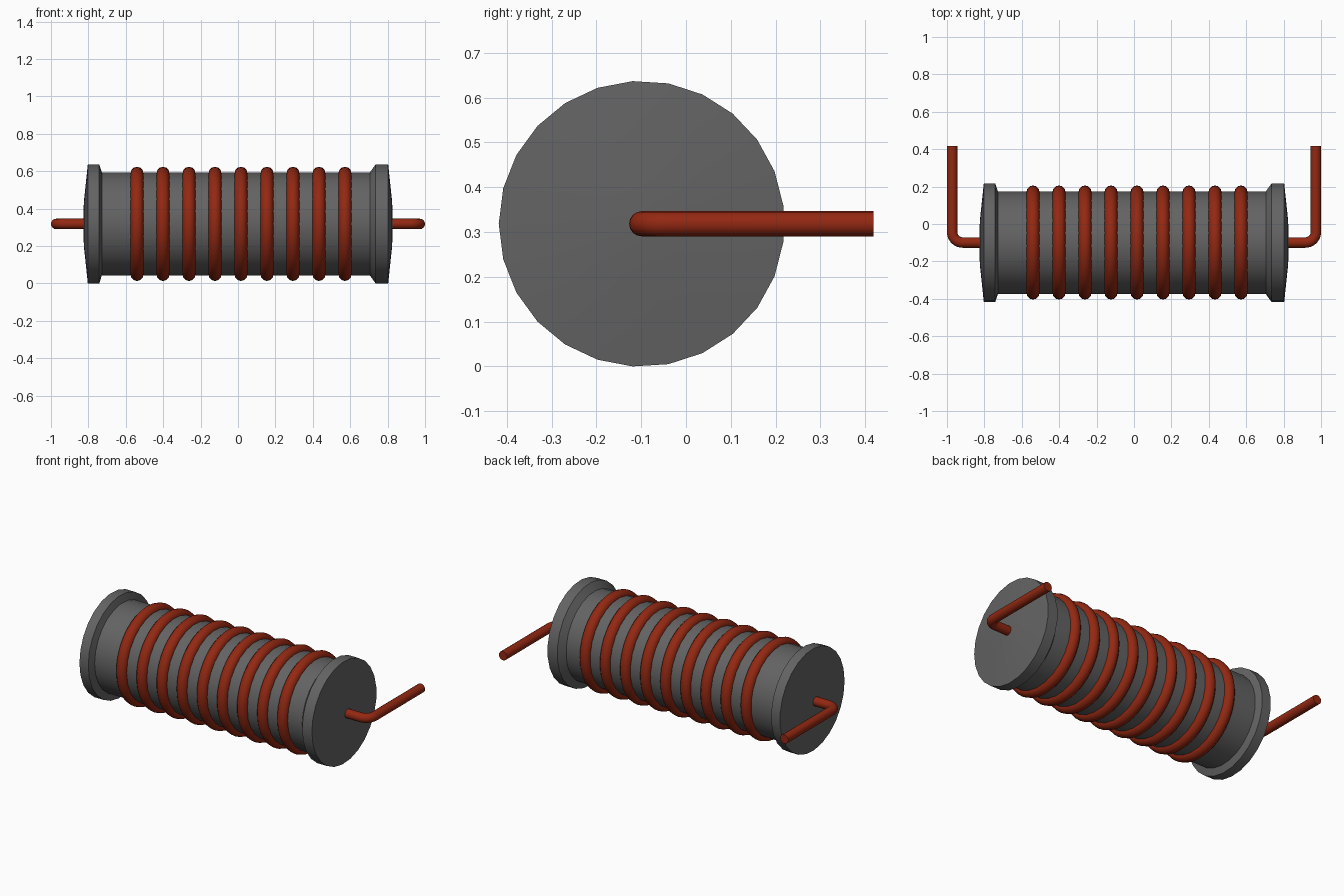
import bpy, bmesh, math
from mathutils import Matrix, Vector

cube = bpy.data.objects.get("Cube")
if cube:
    bpy.data.objects.remove(cube, do_unlink=True)

AXIS_Y, AXIS_Z = -0.099, 0.3185   # centre line of the spool
CORE_R, RIM_R = 0.276, 0.319


def material(name, color):
    m = bpy.data.materials.new(name)
    m.use_nodes = True
    m.diffuse_color = (*color, 1)
    bsdf = m.node_tree.nodes["Principled BSDF"]
    bsdf.inputs["Base Color"].default_value = (*color, 1)
    bsdf.inputs["Roughness"].default_value = 0.6
    return m


grey = material("dark grey", (0.125, 0.125, 0.125))
copper = material("copper red", (0.29, 0.021, 0.006))


def finish(name, bm, mat, angle=40):
    bmesh.ops.recalc_face_normals(bm, faces=bm.faces)
    mesh = bpy.data.meshes.new(name)
    bm.to_mesh(mesh)
    bm.free()
    mesh.materials.append(mat)
    ob = bpy.data.objects.new(name, mesh)
    bpy.context.collection.objects.link(ob)
    bpy.ops.object.select_all(action='DESELECT')
    ob.select_set(True)
    bpy.context.view_layer.objects.active = ob
    bpy.ops.object.shade_smooth_by_angle(angle=math.radians(angle))
    return ob


def skin(bm, rings, closed=False):
    """Bridge equal rings of vertices; cap the ends of an open tube."""
    n = len(rings[0])
    pairs = list(zip(rings, rings[1:]))
    if closed:
        pairs.append((rings[-1], rings[0]))
    for a, b in pairs:
        for i in range(n):
            j = (i + 1) % n
            bm.faces.new((a[i], a[j], b[j], b[i]))
    if not closed:
        bm.faces.new(rings[0])
        bm.faces.new(rings[-1])


# Spool: lathe profile of (x, radius) along the x axis
profile = [(-0.828, 0.01), (-0.824, 0.12), (-0.803, RIM_R), (-0.742, RIM_R),
           (-0.728, CORE_R), (0.705, CORE_R), (0.736, RIM_R), (0.803, RIM_R),
           (0.824, 0.12), (0.828, 0.01)]
SIDES = 25
bm = bmesh.new()
rings = []
for x, r in profile:
    rings.append([bm.verts.new((x, AXIS_Y - r * math.cos(2 * math.pi * i / SIDES),
                                AXIS_Z + r * math.sin(2 * math.pi * i / SIDES)))
                  for i in range(SIDES)])
skin(bm, rings)
finish("spool", bm, grey, 25)


# Winding rings around the core
def winding(name, x, major=0.270, minor=0.035, segs=48, sides=12):
    bm = bmesh.new()
    rings = []
    for s in range(segs):
        a = 2 * math.pi * s / segs
        ring = []
        for k in range(sides):
            b = 2 * math.pi * k / sides
            r = major + minor * math.cos(b)
            ring.append(bm.verts.new((x + minor * math.sin(b),
                                      AXIS_Y - r * math.cos(a),
                                      AXIS_Z + r * math.sin(a))))
        rings.append(ring)
    skin(bm, rings, closed=True)
    finish(name, bm, copper)


for i in range(9):
    winding(f"winding_{i + 1}", -0.540 + 0.139 * i)


# Bent lead wires, swept along a path with a rounded corner
def lead(name, side, radius=0.028, bend=0.055, sides=16, steps=8):
    corner_x, end_y = 0.972, 0.418
    path = [(0.80, AXIS_Y, 0.0)]
    for s in range(steps + 1):
        t = math.pi / 2 * s / steps
        path.append((corner_x - bend + bend * math.sin(t),
                     AXIS_Y + bend - bend * math.cos(t), t))
    path.append((corner_x, end_y, math.pi / 2))
    bm = bmesh.new()
    rings = []
    for x, y, t in path:
        normal = Vector((math.sin(t), -math.cos(t), 0))
        ring = []
        for k in range(sides):
            b = 2 * math.pi * k / sides
            p = Vector((x, y, AXIS_Z)) + normal * radius * math.cos(b)
            p.z += radius * math.sin(b)
            ring.append(bm.verts.new(p))
        rings.append(ring)
    skin(bm, rings)
    bmesh.ops.transform(bm, matrix=Matrix.Diagonal((side, 1, 1, 1)), verts=bm.verts)
    finish(name, bm, copper)


lead("left_lead", 1)
lead("right_lead", -1)
